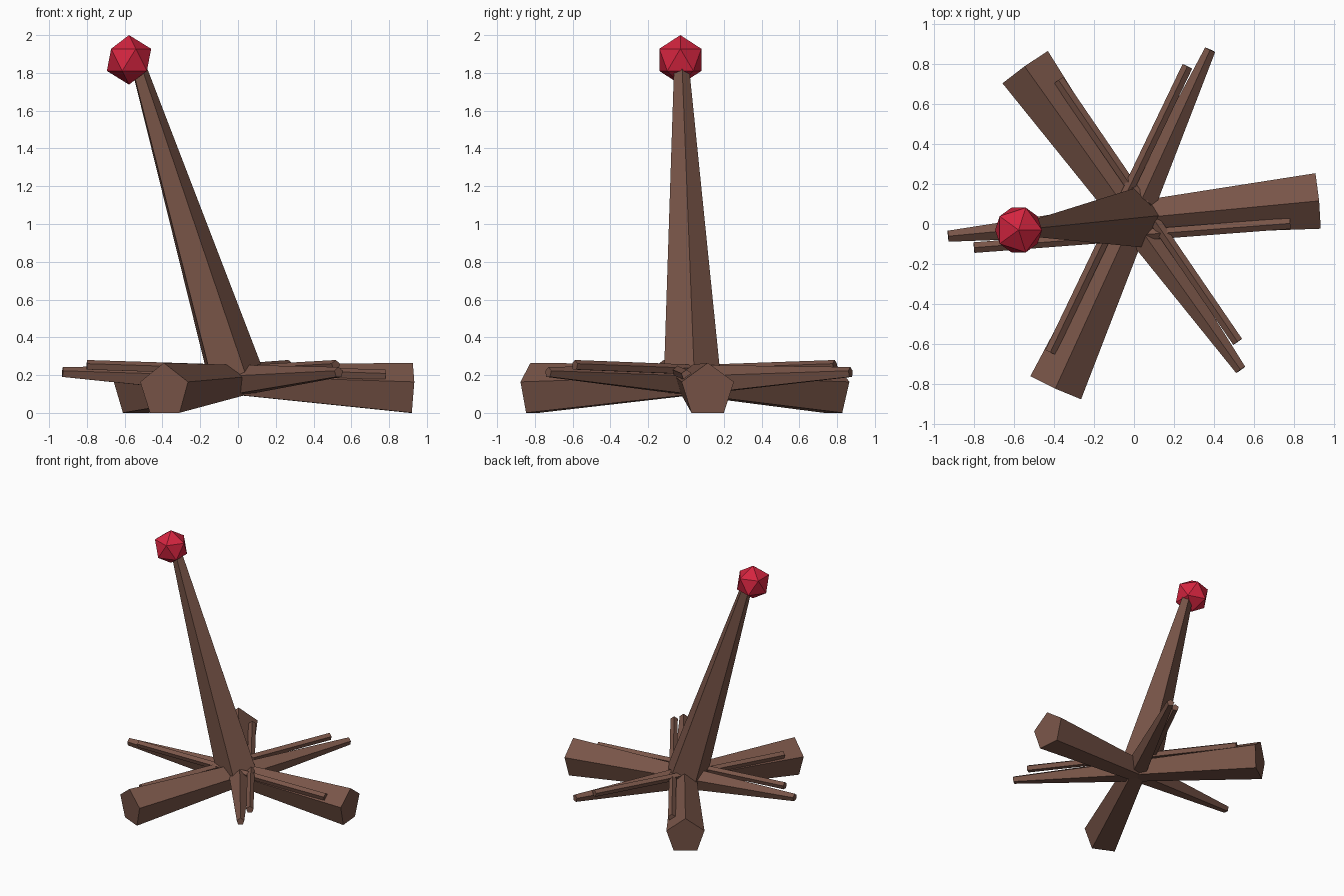
import bpy, bmesh, math
from mathutils import Vector, Matrix

if "Cube" in bpy.data.objects:
    bpy.data.objects.remove(bpy.data.objects["Cube"])


def material(name, rgb):
    m = bpy.data.materials.new(name)
    m.diffuse_color = (*rgb, 1)
    m.use_nodes = True
    m.node_tree.nodes["Principled BSDF"].inputs["Base Color"].default_value = m.diffuse_color
    return m


BROWN = material("wood_brown", (0.191, 0.091, 0.065))
RED = material("bright_red", (0.66, 0.018, 0.05))


def add_object(name, bm, mat):
    bmesh.ops.recalc_face_normals(bm, faces=bm.faces)
    me = bpy.data.meshes.new(name)
    bm.to_mesh(me)
    bm.free()
    me.materials.append(mat)
    ob = bpy.data.objects.new(name, me)
    bpy.context.collection.objects.link(ob)
    return ob


def tapered_beam(name, a, ra, b, rb, ridge, sides=5):
    """Five-sided tapered beam from a to b with one edge facing ridge."""
    a, b, ridge = Vector(a), Vector(b), Vector(ridge)
    axis = (b - a).normalized()
    u = (ridge - axis * ridge.dot(axis)).normalized()
    v = axis.cross(u)
    bm = bmesh.new()
    rings = []
    for p, r in ((a, ra), (b, rb)):
        angles = [math.tau * i / sides for i in range(sides)]
        rings.append([bm.verts.new(p + r * (u * math.cos(t) + v * math.sin(t)))
                      for t in angles])
    bm.faces.new(rings[0])
    bm.faces.new(rings[1])
    for i in range(sides):
        j = (i + 1) % sides
        bm.faces.new((rings[0][i], rings[0][j], rings[1][j], rings[1][i]))
    return add_object(name, bm, BROWN)


# Crossed base logs: three thick and three thin, in threefold symmetry
hub = Vector((-0.005, 0.027, 0))
up = (0, 0, 1)
for k in range(3):
    turn = Matrix.Rotation(math.radians(120 * k), 3, 'Z')

    def place(x, y, z):
        return hub + turn @ Vector((x, y, z))

    tapered_beam(f"thick_log_{k + 1}", place(0.923, 0.088, 0.119), 0.1465,
                 place(-0.924, -0.088, 0.214), 0.029, up)
    tapered_beam(f"thin_log_{k + 1}", place(0.785, -0.024, 0.200), 0.029,
                 place(-0.795, -0.145, 0.252), 0.028, up)

# Leaning lever
lean = math.radians(5.4)
tapered_beam("lever", (-0.014, 0.029, 0.17), 0.159, (-0.54, -0.026, 1.87), 0.039,
             (math.cos(lean), math.sin(lean), 0))

# Faceted knob
bm = bmesh.new()
bmesh.ops.create_icosphere(bm, subdivisions=1, radius=0.131,
                           matrix=Matrix.Translation((-0.577, -0.03, 1.869)))
add_object("knob", bm, RED)
